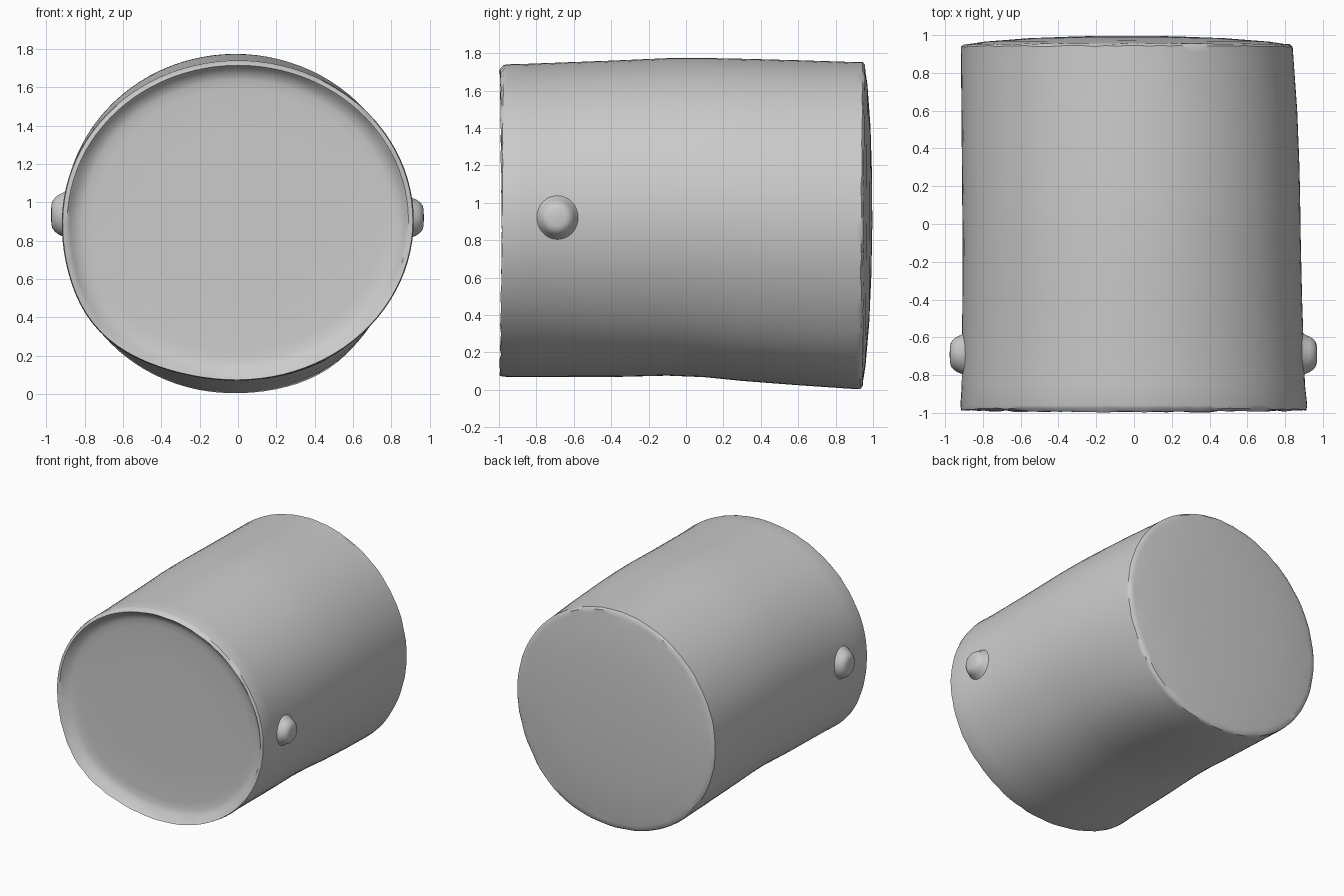
import bpy, math, random

if "Cube" in bpy.data.objects:
    bpy.data.objects.remove(bpy.data.objects["Cube"])

random.seed(4)
N = 96
# Dents and bulges of the worn wall: angle, angular width, amount at front, middle, back
BULGES = [(222, 24, 0.045, 0.03, 0.0), (305, 22, 0.0, 0.025, 0.03)]


def bulge(y, deg):
    """Radial offset of the worn wall."""
    total = 0.0
    for ang, wid, f, m, b in BULGES:
        amt = f + (m - f) * (y + 1) if y < 0 else m + (b - m) * y
        d = (deg - ang + 180) % 360 - 180
        total += amt * math.exp(-(d / wid) ** 2)
    return total


def loft(name, rings, axis):
    """Skin elliptical rings (a, u0, u1, v0, v1, tilt, jitter) along an axis and close both ends."""
    verts, faces = [], []
    for a, u0, u1, v0, v1, tilt, jit in rings:
        for i in range(N):
            t = 2 * math.pi * i / N
            ru, rv = (u1 - u0) / 2, (v1 - v0) / 2
            k = 1 + (bulge(a, math.degrees(t)) / 0.88 if axis == 'y' else 0)
            u = (u0 + u1) / 2 + ru * k * math.cos(t)
            v = (v0 + v1) / 2 + rv * k * math.sin(t)
            p = a + tilt * math.sin(t) + random.uniform(-jit, jit)
            verts.append((u, p, v) if axis == 'y' else (p, u, v))
    for r in range(len(rings) - 1):
        for i in range(N):
            j = (i + 1) % N
            faces.append((r * N + i, r * N + j, (r + 1) * N + j, (r + 1) * N + i))
    faces.append(tuple(reversed(range(N))))
    faces.append(tuple(range((len(rings) - 1) * N, len(rings) * N)))
    me = bpy.data.meshes.new(name)
    me.from_pydata(verts, [], faces)
    ob = bpy.data.objects.new(name, me)
    bpy.context.collection.objects.link(ob)
    bpy.ops.object.select_all(action='DESELECT')
    ob.select_set(True)
    bpy.context.view_layer.objects.active = ob
    bpy.ops.object.mode_set(mode='EDIT')
    bpy.ops.mesh.select_all(action='SELECT')
    bpy.ops.mesh.normals_make_consistent(inside=False)
    bpy.ops.object.mode_set(mode='OBJECT')
    bpy.ops.object.shade_smooth_by_angle(angle=math.radians(40))
    return ob


def inset(y, s, c, h, tilt=0.0, jit=0.0):
    """Ring scaled by s about centre c with half sizes h."""
    return (y, c[0] - s * h[0], c[0] + s * h[0], c[1] - s * h[1], c[1] + s * h[1], tilt * s, jit)


# Drum: recessed front lid with a lip, worn wall, domed back
FC, FH = (0.0, 0.905), (0.917, 0.835)
BC, BH = (-0.038, 0.88), (0.878, 0.872)
rings = [inset(-0.928, s, FC, FH) for s in (0.02, 0.5, 0.82)]
rings += [inset(-0.933, 0.88, FC, FH), inset(-0.945, 0.925, FC, FH),
          inset(-0.972, 0.955, FC, FH, -0.006, 0.003), inset(-0.984, 0.97, FC, FH, -0.01, 0.004),
          inset(-0.984, 0.995, FC, FH, 0.01, 0.004)]
wall = [  # y, left, right, bottom, top
    (-0.96, -0.917, 0.917, 0.07, 1.74),
    (-0.85, -0.910, 0.905, 0.07, 1.743),
    (-0.40, -0.907, 0.890, 0.07, 1.760),
    (-0.10, -0.906, 0.883, 0.078, 1.773),
    (0.10, -0.908, 0.880, 0.070, 1.774),
    (0.30, -0.910, 0.876, 0.050, 1.77),
    (0.60, -0.913, 0.864, 0.027, 1.762),
    (0.91, -0.916, 0.842, 0.006, 1.752)]
rings += [w + (0.0, 0.0) for w in wall]
rings += [inset(y, s, BC, BH, 0.006, j) for y, s, j in (
    (0.937, 1.0, 0.004), (0.949, 0.985, 0.003), (0.953, 0.95, 0.0), (0.965, 0.86, 0.0),
    (0.983, 0.6, 0.0), (0.993, 0.3, 0.0), (0.996, 0.02, 0.0))]
loft("drum_body", rings, 'y')

# Handle knobs, one each side, flared at the base
for name, side, x0, cz, rz in (("right_knob", 1, 0.0, 0.92, 1.0), ("left_knob", -1, 0.006, 0.935, 1.1)):
    prof = [(0.86, 0.135), (0.893, 0.115), (0.908, 0.103), (0.93, 0.094), (0.95, 0.08),
            (0.963, 0.064), (0.968, 0.045), (0.97, 0.005)]
    loft(name, [(side * (x + x0), -0.69 - r, -0.69 + r, cz - r * rz, cz + r * rz, 0.0, 0.0)
                for x, r in prof], 'x')
